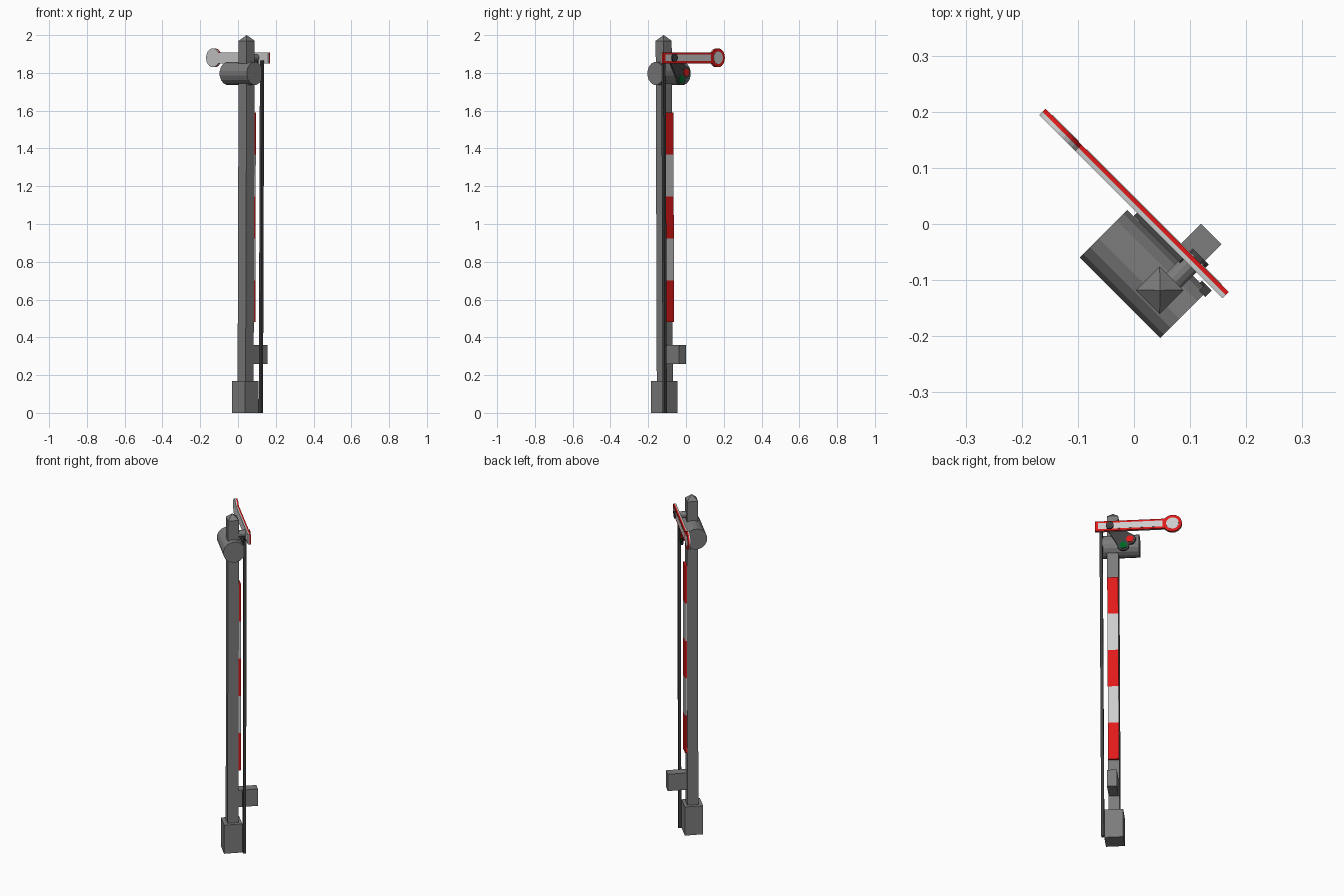
import bpy, bmesh
from math import sin, cos, pi, sqrt, asin

if "Cube" in bpy.data.objects:
    bpy.data.objects.remove(bpy.data.objects["Cube"])

# Local frame: u runs along the signal arm, v points out of its painted face
def world(u, v, z):
    return ((v - u) / sqrt(2), (u + v) / sqrt(2), z)

def material(name, rgb):
    m = bpy.data.materials.new(name)
    m.diffuse_color = (*rgb, 1)
    m.use_nodes = True
    m.node_tree.nodes["Principled BSDF"].inputs["Base Color"].default_value = m.diffuse_color
    return m

RED = material("red_paint", (0.75, 0.01, 0.01))
WHITE = material("white_paint", (0.75, 0.75, 0.75))
DARK = material("dark_iron", (0.05, 0.05, 0.05))
GREEN = material("green_glass", (0.0, 0.12, 0.02))
GREY = material("grey_iron", (0.2, 0.2, 0.2))

def loft(name, rings, mat=None):
    """Join matching rings of (u, v, z) points and cap both ends."""
    bm = bmesh.new()
    loops = [[bm.verts.new(world(*p)) for p in r] for r in rings]
    n = len(loops[0])
    for a, b in zip(loops, loops[1:]):
        for i in range(n):
            j = (i + 1) % n
            bm.faces.new((a[i], a[j], b[j], b[i]))
    bm.faces.new(loops[0])
    bm.faces.new(loops[-1])
    bmesh.ops.remove_doubles(bm, verts=bm.verts, dist=1e-5)
    bmesh.ops.recalc_face_normals(bm, faces=bm.faces)
    me = bpy.data.meshes.new(name)
    bm.to_mesh(me)
    bm.free()
    ob = bpy.data.objects.new(name, me)
    bpy.context.collection.objects.link(ob)
    if mat:
        me.materials.append(mat)
    return ob

def square(u, v, z, hu, hv):
    return [(u - hu, v - hv, z), (u + hu, v - hv, z), (u + hu, v + hv, z), (u - hu, v + hv, z)]

def circle(u, z, r, n=16):
    return [(u + r * cos(2 * pi * (i + .5) / n), z + r * sin(2 * pi * (i + .5) / n)) for i in range(n)]

def plate(name, outline, v0, v1, mat=None):
    """Extrude a (u, z) outline along v."""
    return loft(name, [[(u, v, z) for u, z in outline] for v in (v0, v1)], mat)

# Post leans very slightly along the arm
def lean(z):
    return -0.107 - 0.009 * z / 2

PV = -0.051
loft("post_base", [square(-0.108, PV - .003, z, 0.05, 0.05) for z in (0, 0.17)], GREY)
loft("post", [square(lean(z), PV, z, h, h) for z, h in ((0.16, 0.03), (1.97, 0.03), (2.0, 0.0005))], GREY)

# Striped board on the post face
for i in range(5):
    z0, z1 = 0.48 + i * 0.222, 0.48 + (i + 1) * 0.222
    loft(f"stripe_{i + 1}", [square(lean(z), -0.0155, z, 0.029, 0.0065) for z in (z0, z1)],
         WHITE if i % 2 else RED)

# Small box low on the post
loft("lower_box", [square(-0.11, 0.03, z, 0.026, 0.055) for z in (0.26, 0.36)], GREY)

# Lamp drum lying along the arm direction
loft("lamp_drum", [[(u, PV + a, z) for a, z in circle(0, 1.797, 0.061)] for u in (-0.177, 0.026)], GREY)

# Operating rod
loft("operating_rod", [square(-0.165, 0.006, 0, 0.008, 0.008),
                       square(-0.174, 0.006, 1.865, 0.008, 0.008)], DARK)

# Signal arm: bar ending in a disc
AZ, DU, DR, BH = 1.88, 0.207, 0.05, 0.029
a0 = asin(BH / DR)
arm = [(-0.205, AZ + BH), (-0.205, AZ - BH)]
for i in range(21):
    a = -pi + a0 + (2 * pi - 2 * a0) * i / 20
    arm.append((DU + DR * cos(a), AZ + DR * sin(a)))
plate("arm_back", arm, 0.018, 0.026, WHITE)
plate("arm_front", arm, 0.026, 0.034, RED)
plate("arm_bar_panel", [(-0.187, AZ - .018), (0.154, AZ - .018), (0.154, AZ + .018), (-0.187, AZ + .018)],
      0.033, 0.035, WHITE)
plate("arm_disc_panel", circle(DU, AZ, 0.034, 20), 0.033, 0.035, WHITE)

# Pivot
PU = -0.125
plate("pivot_shaft", circle(PU + .004, AZ, 0.019, 12), -0.03, 0.02, GREY)
plate("pivot_boss", circle(PU, AZ, 0.021, 12), 0.03, 0.043, DARK)

# Spectacle bracket with two lenses
plate("spectacle_arm", [(PU - .012, AZ - .02), (-0.075, 1.752), (-0.003, 1.828), (PU + .02, AZ + .015)],
      0.009, 0.019, DARK)
for name, u, z, mat in (("red", -0.02, 1.803, RED), ("green", -0.055, 1.766, GREEN)):
    plate(name + "_lens_ring", circle(u, z, 0.031), 0.010, 0.020, DARK)
    plate(name + "_lens", circle(u, z, 0.02), 0.015, 0.023, mat)
